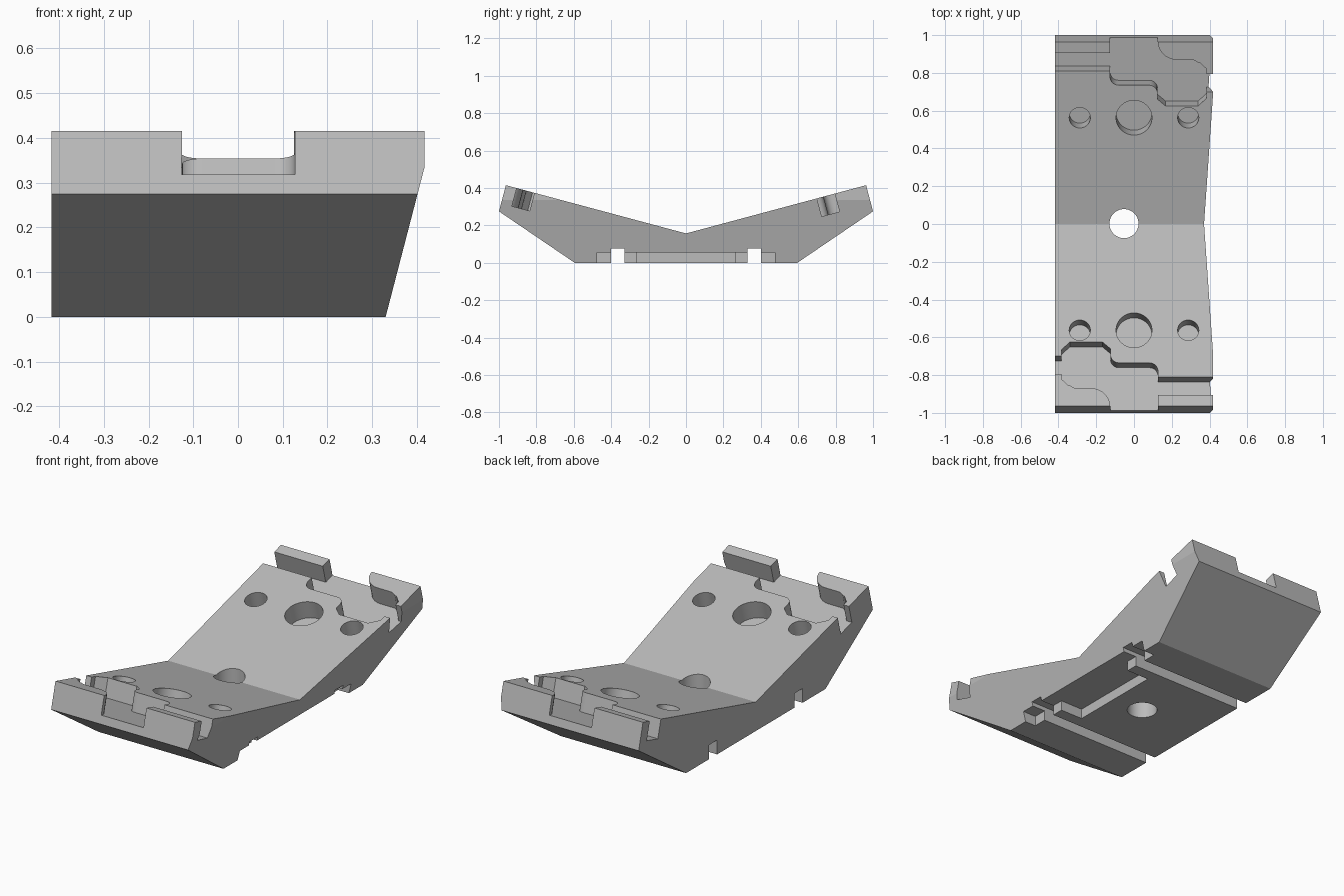
import bpy, bmesh, math
from mathutils import Vector, Matrix

old = bpy.data.objects.get("Cube")
if old:
    bpy.data.objects.remove(old, do_unlink=True)

grey = bpy.data.materials.new("plain grey")
grey.use_nodes = True
colour = (0.5, 0.5, 0.5, 1)
grey.diffuse_color = colour
grey.node_tree.nodes["Principled BSDF"].inputs["Base Color"].default_value = colour

TILT = math.radians(15)
NORMAL = Vector((0, -math.sin(TILT), math.cos(TILT)))
VALLEY = 0.157
DEPTH = 0.1


def prism(name, base, offset):
    """Extrude a closed outline along an offset vector."""
    bm = bmesh.new()
    low = [bm.verts.new(p) for p in base]
    high = [bm.verts.new(Vector(p) + offset) for p in base]
    bm.faces.new(low)
    bm.faces.new(high)
    for i in range(len(low)):
        j = (i + 1) % len(low)
        bm.faces.new((low[i], low[j], high[j], high[i]))
    bmesh.ops.recalc_face_normals(bm, faces=bm.faces)
    mesh = bpy.data.meshes.new(name)
    bm.to_mesh(mesh)
    bm.free()
    mesh.materials.append(grey)
    obj = bpy.data.objects.new(name, mesh)
    bpy.context.collection.objects.link(obj)
    return obj


def box(name, x0, x1, y0, y1, z0, z1):
    base = [(x0, y0, z0), (x1, y0, z0), (x1, y1, z0), (x0, y1, z0)]
    return prism(name, base, Vector((0, 0, z1 - z0)))


def arc(cx, cy, r, start, end, steps=8):
    angles = [math.radians(start + (end - start) * i / steps) for i in range(steps + 1)]
    return [(cx + r * math.cos(a), cy + r * math.sin(a)) for a in angles]


def sunk(name, outline, turned):
    """Cutter sunk square to the sloping top; turned puts it on the front wing."""
    base = [Vector((x, y, VALLEY + y * math.tan(TILT))) - NORMAL * DEPTH for x, y in outline]
    obj = prism(name, base, NORMAL * DEPTH * 2.5)
    if turned:
        obj.data.transform(Matrix.Rotation(math.pi, 4, "Z"))
    return obj


def cut(target, cutter):
    cutter.hide_render = True
    mod = target.modifiers.new("cut", "BOOLEAN")
    mod.operation = "DIFFERENCE"
    mod.solver = "EXACT"
    mod.object = cutter
    bpy.context.view_layer.objects.active = target
    bpy.ops.object.modifier_apply(modifier=mod.name)
    bpy.data.objects.remove(cutter, do_unlink=True)


# V-shaped body
half = [(0.595, 0), (1, 0.275), (0.963, 0.415)]
profile = half + [(0, VALLEY)] + [(-y, z) for y, z in reversed(half)]
body = prism("bracket_body", [(-0.417, y, z) for y, z in profile], Vector((0.834, 0, 0)))

# Leaning side wall
side = [(0.33, -1.2, 0), (0.417, -1.2, 0.335), (0.6, -1.2, 0.335), (0.6, -1.2, -0.1), (0.304, -1.2, -0.1)]
cut(body, prism("side_cutter", side, Vector((0, 2.4, 0))))

# Stepped pocket in each wing, open at the end and both sides
pocket = [(-0.6, 0.81), (-0.127, 0.81)]
pocket += arc(-0.082, 0.78, 0.045, 180, 270)
pocket += arc(0.08, 0.69, 0.045, 90, 0)
pocket += [(0.125, 0.66), (0.167, 0.625), (0.34, 0.625), (0.385, 0.667), (0.385, 0.7), (0.6, 0.7)]
pocket += [(0.6, 0.795), (0.385, 0.795), (0.385, 0.82), (0.35, 0.853)]
pocket += arc(0.3, 0.815, 0.055, 45, 90, 4)
pocket += arc(0.225, 0.97, 0.1, 270, 180)
pocket += [(0.125, 1.2), (-0.127, 1.2), (-0.127, 0.905), (-0.6, 0.905)]
for turned in (False, True):
    cut(body, sunk("pocket_cutter", pocket, turned))
    # Blind round holes in each wing
    for x, r in ((0, 0.095), (-0.287, 0.056), (0.287, 0.056)):
        ring = [(px, 0.5625 + py * math.cos(TILT)) for px, py in arc(x, 0, r, 0, 360, 48)[:-1]]
        cut(body, sunk("hole_cutter", ring, turned))

# Central through hole
ring = [(x, y, -0.2) for x, y in arc(-0.053, 0.002, 0.077, 0, 360, 48)[:-1]]
cut(body, prism("centre_cutter", ring, Vector((0, 0, 1))))

# Underside: edge recess, then two cross channels
cut(body, box("recess_cutter", 0.265, 0.6, -0.475, 0.475, -0.1, 0.055))
cut(body, box("deep_recess_cutter", 0.13, 0.6, -0.265, 0.265, -0.1, 0.055))
for s in (-1, 1):
    y = s * 0.365
    cut(body, box("channel_cutter", -0.6, 0.6, y - 0.035, y + 0.035, -0.1, 0.077))

# Smooth hole walls with sharp edges
bpy.ops.object.select_all(action="DESELECT")
body.select_set(True)
bpy.context.view_layer.objects.active = body
bpy.ops.object.shade_smooth_by_angle(angle=math.radians(14))
